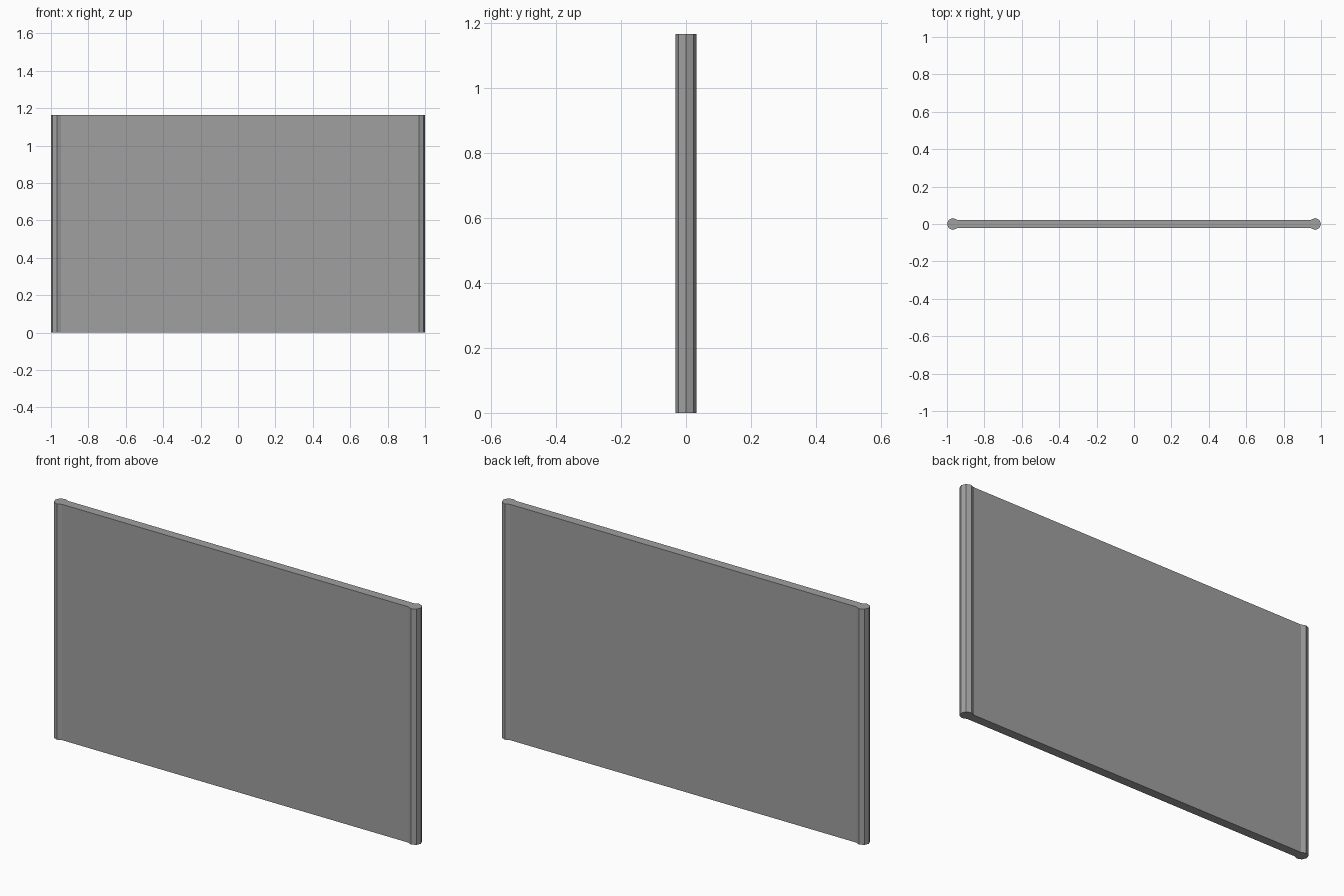
import bpy, bmesh, math

if "Cube" in bpy.data.objects:
    bpy.data.objects.remove(bpy.data.objects["Cube"])

HEIGHT = 1.165   # panel height
R = 0.032        # radius of the eight-sided edge posts
CX = 1.0 - R     # post centre

grey = bpy.data.materials.new("mid grey")
grey.diffuse_color = (0.35, 0.35, 0.35, 1)
grey.use_nodes = True
grey.node_tree.nodes["Principled BSDF"].inputs["Base Color"].default_value = grey.diffuse_color


def post_arc(side):
    """Seven outer corners of an octagonal post; the inner corner is hidden in the panel."""
    start = 0 if side > 0 else math.pi
    return [(side * CX + R * math.cos(start + math.radians(a)),
             R * math.sin(start + math.radians(a)))
            for a in range(-135, 136, 45)]


# Panel with beaded edges: one closed outline, extruded upward
bm = bmesh.new()
outline = [bm.verts.new((x, y, 0)) for x, y in post_arc(1) + post_arc(-1)]
base = bm.faces.new(outline)
top = bmesh.ops.extrude_face_region(bm, geom=[base], use_keep_orig=True)
bmesh.ops.translate(bm, vec=(0, 0, HEIGHT),
                    verts=[g for g in top["geom"] if isinstance(g, bmesh.types.BMVert)])
bmesh.ops.recalc_face_normals(bm, faces=bm.faces)

mesh = bpy.data.meshes.new("panel_with_edge_posts")
bm.to_mesh(mesh)
bm.free()
mesh.materials.append(grey)
panel = bpy.data.objects.new("panel_with_edge_posts", mesh)
bpy.context.collection.objects.link(panel)
